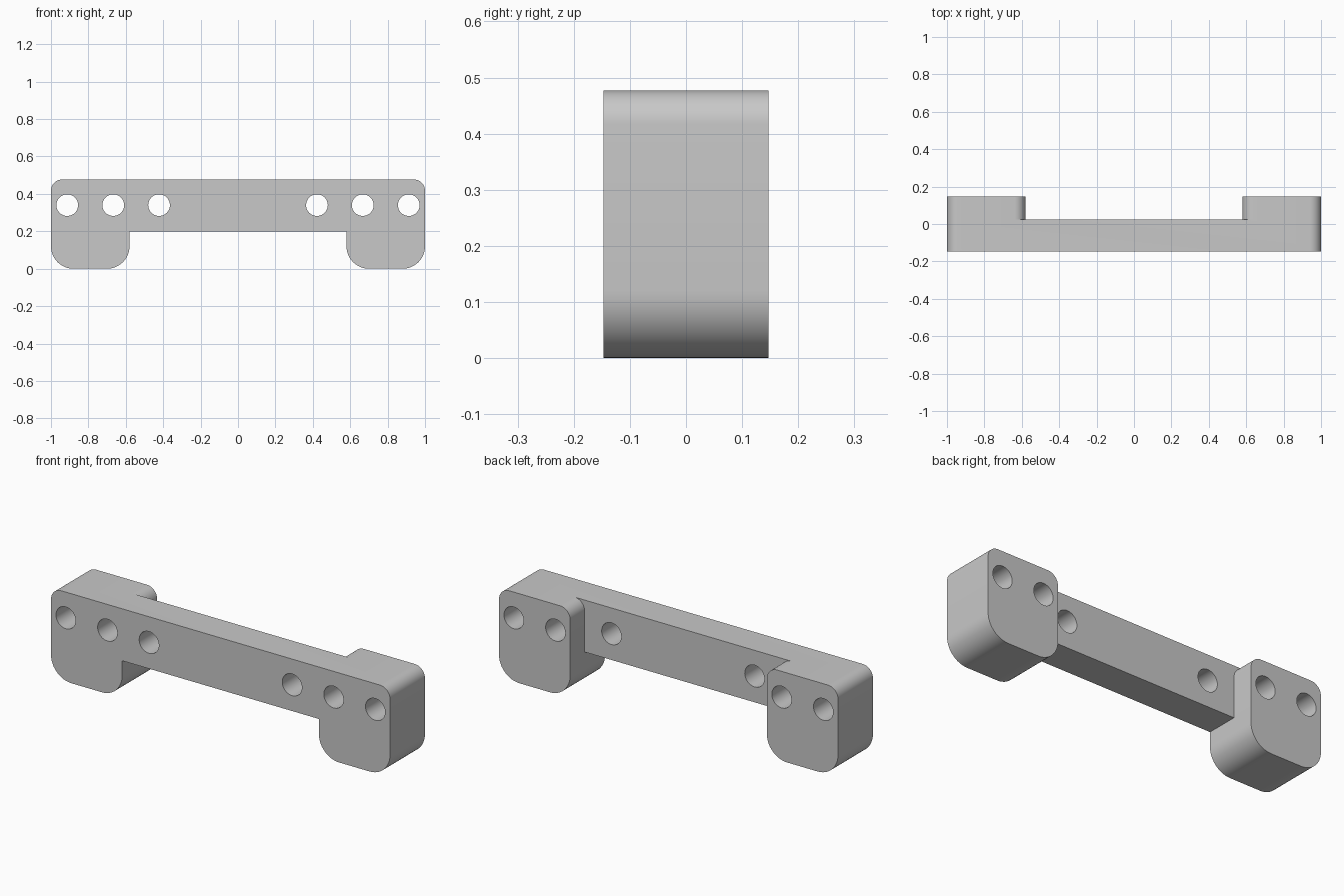
import bpy
import bmesh
from math import cos, sin, radians

cube = bpy.data.objects.get("Cube")
if cube:
    bpy.data.objects.remove(cube, do_unlink=True)

HALF, DEPTH, TOP = 1.0, 0.147, 0.477   # overall half width, half depth, height
INNER, BAR_Z, BAR_BACK = 0.58, 0.2, 0.025
R_TOP, R_FOOT = 0.06, 0.12

grey = bpy.data.materials.new("plain grey")
grey.use_nodes = True
colour = (0.58, 0.58, 0.58, 1)
grey.diffuse_color = colour
grey.node_tree.nodes["Principled BSDF"].inputs["Base Color"].default_value = colour


def arc(cx, cz, r, start, end, steps=12):
    angles = [radians(start + (end - start) * i / steps) for i in range(steps + 1)]
    return [(cx + r * cos(a), cz + r * sin(a)) for a in angles]


def mirrored(half):
    """Close a right-hand half outline with its reflection."""
    return half + [(-x, z) for x, z in reversed(half)]


def extrude(name, outline, y0, y1):
    """Extrude an x-z outline from y0 to y1."""
    bm = bmesh.new()
    face = bm.faces.new([bm.verts.new((x, y0, z)) for x, z in outline])
    result = bmesh.ops.extrude_face_region(bm, geom=[face])
    moved = [g for g in result["geom"] if isinstance(g, bmesh.types.BMVert)]
    bmesh.ops.translate(bm, verts=moved, vec=(0, y1 - y0, 0))
    bmesh.ops.recalc_face_normals(bm, faces=bm.faces)
    mesh = bpy.data.meshes.new(name)
    bm.to_mesh(mesh)
    bm.free()
    mesh.materials.append(grey)
    obj = bpy.data.objects.new(name, mesh)
    bpy.context.collection.objects.link(obj)
    return obj


def cut(target, cutter):
    cutter.hide_render = True
    mod = target.modifiers.new("cut", "BOOLEAN")
    mod.operation, mod.solver, mod.object = "DIFFERENCE", "EXACT", cutter
    bpy.context.view_layer.objects.active = target
    bpy.ops.object.modifier_apply(modifier=mod.name)
    bpy.data.objects.remove(cutter, do_unlink=True)


# Bracket: crossbar with a rounded foot block at each end
half = [(INNER, BAR_Z)]
half += arc(INNER + R_FOOT, R_FOOT, R_FOOT, 180, 270)
half += arc(HALF - R_FOOT, R_FOOT, R_FOOT, 270, 360)
half += arc(HALF - R_TOP, TOP - R_TOP, R_TOP, 0, 90)
bracket = extrude("mounting_bracket", mirrored(half), -DEPTH, DEPTH)

# Recess behind the crossbar, leaving rounded inner block corners
half = [(INNER, BAR_Z - 0.05)]
half += arc(INNER + R_TOP, TOP - R_TOP, R_TOP, 180, 90)
half += [(INNER + R_TOP, TOP + 0.1)]
cut(bracket, extrude("recess_cutter", mirrored(half), BAR_BACK, DEPTH + 0.1))

# Screw holes through the bar and blocks
for side in (-1, 1):
    for x in (0.422, 0.667, 0.913):
        circle = arc(side * x, 0.34, 0.058, 0, 360, 48)[:-1]
        cut(bracket, extrude("hole_cutter", circle, -0.3, 0.3))

bpy.ops.object.select_all(action="DESELECT")
bracket.select_set(True)
bpy.context.view_layer.objects.active = bracket
bpy.ops.object.shade_smooth_by_angle(angle=radians(30))
